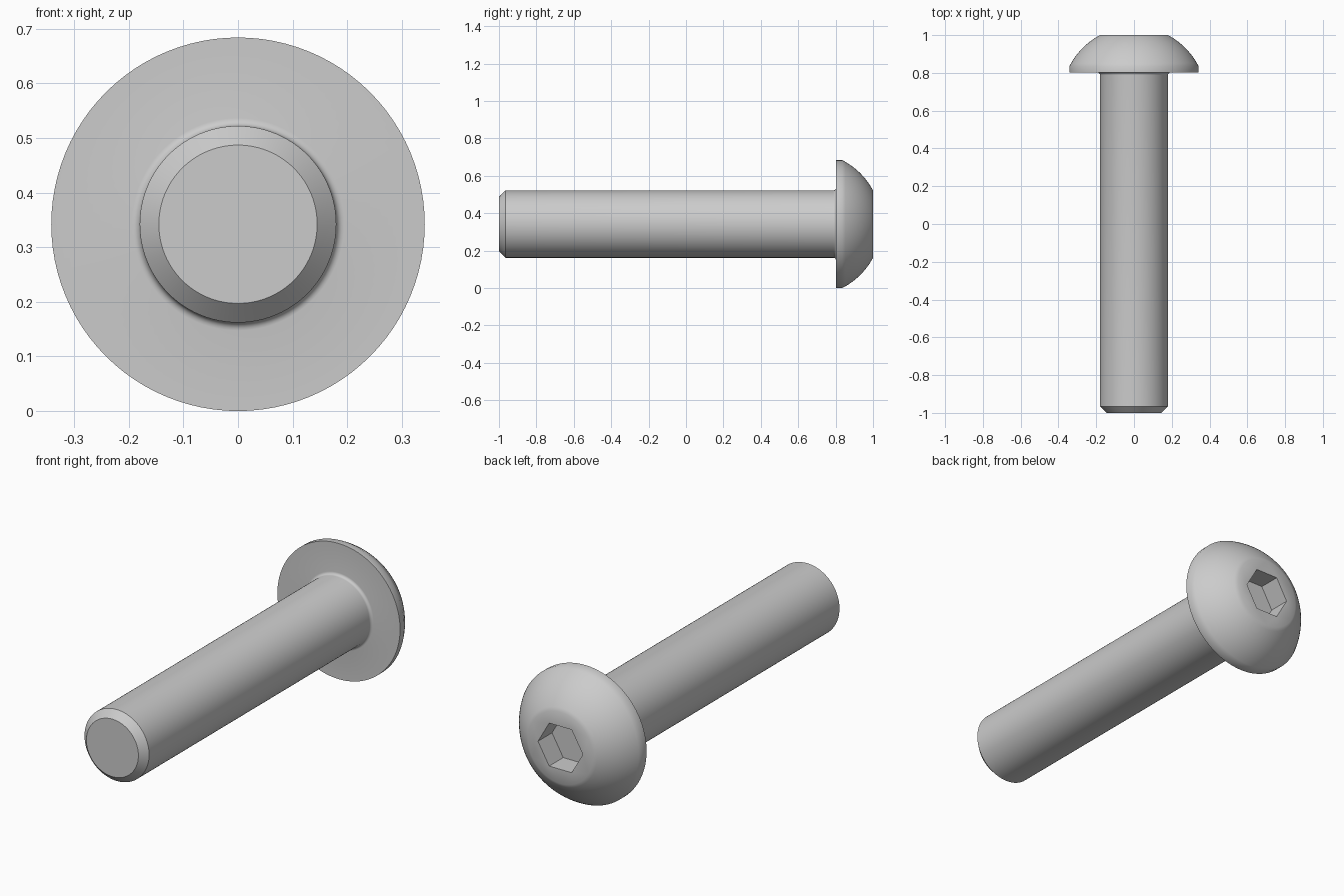
import bpy, bmesh
from math import pi, sin, cos, atan2, hypot
from mathutils import Vector, Matrix

if "Cube" in bpy.data.objects:
    bpy.data.objects.remove(bpy.data.objects["Cube"])

SIDES = 96
HEAD_R, SHAFT_R, TIP_R = 0.342, 0.18, 0.145
UNDER, RIM, FILLET = 0.802, 0.835, 0.0145
SOCKET_R, SOCKET_DEPTH = 0.125, 0.112

steel = bpy.data.materials.new("grey steel")
steel.use_nodes = True
colour = (0.6, 0.6, 0.6, 1)
steel.diffuse_color = colour
steel.node_tree.nodes["Principled BSDF"].inputs["Base Color"].default_value = colour


def arc(cr, cy, radius, a0, a1, steps):
    """Profile points (r, y) along a circular arc."""
    angles = [a0 + (a1 - a0) * i / steps for i in range(steps + 1)]
    return [(cr + radius * cos(a), cy + radius * sin(a)) for a in angles]


def ring(bm, radius, y, sides):
    return [bm.verts.new((radius * cos(2 * pi * i / sides), y,
                          radius * sin(2 * pi * i / sides))) for i in range(sides)]


def skin(bm, a, b):
    n = len(a)
    return [bm.faces.new((a[i], b[i], b[(i + 1) % n], a[(i + 1) % n])) for i in range(n)]


def loop_edges(bm, verts):
    n = len(verts)
    return [bm.edges.get((verts[i], verts[(i + 1) % n])) for i in range(n)]


# Profile: chamfered tip, shank, fillet, flat underside, rim, domed top
profile = [(TIP_R, -1), (SHAFT_R, -0.965)]
profile += arc(SHAFT_R + FILLET, UNDER - FILLET, FILLET, pi, pi / 2, 5)
profile += [(HEAD_R, UNDER)]
dome_y = (SHAFT_R**2 + 1 - HEAD_R**2 - RIM**2) / (2 * (1 - RIM))
profile += arc(0, dome_y, hypot(HEAD_R, RIM - dome_y),
               atan2(RIM - dome_y, HEAD_R), atan2(1 - dome_y, SHAFT_R), 12)

bm = bmesh.new()
rings = [ring(bm, r, y, SIDES) for r, y in profile]
for a, b in zip(rings, rings[1:]):
    skin(bm, a, b)
bm.faces.new(rings[0])

# Hexagonal socket sunk into the head
mouth = ring(bm, SOCKET_R, 1, 6)
floor = ring(bm, SOCKET_R, 1 - SOCKET_DEPTH, 6)
skin(bm, mouth, floor)
bm.faces.new(floor)
bmesh.ops.triangle_fill(bm, use_beauty=True, normal=Vector((0, 1, 0)),
                        edges=loop_edges(bm, rings[-1]) + loop_edges(bm, mouth))

bmesh.ops.recalc_face_normals(bm, faces=bm.faces)
bmesh.ops.transform(bm, matrix=Matrix.Translation((0, 0, HEAD_R)), verts=bm.verts)
mesh = bpy.data.meshes.new("button_head_bolt")
bm.to_mesh(mesh)
bm.free()
mesh.materials.append(steel)

bolt = bpy.data.objects.new("button_head_bolt", mesh)
bpy.context.collection.objects.link(bolt)
bpy.ops.object.select_all(action="DESELECT")
bolt.select_set(True)
bpy.context.view_layer.objects.active = bolt
bpy.ops.object.shade_smooth_by_angle(angle=pi / 6)
